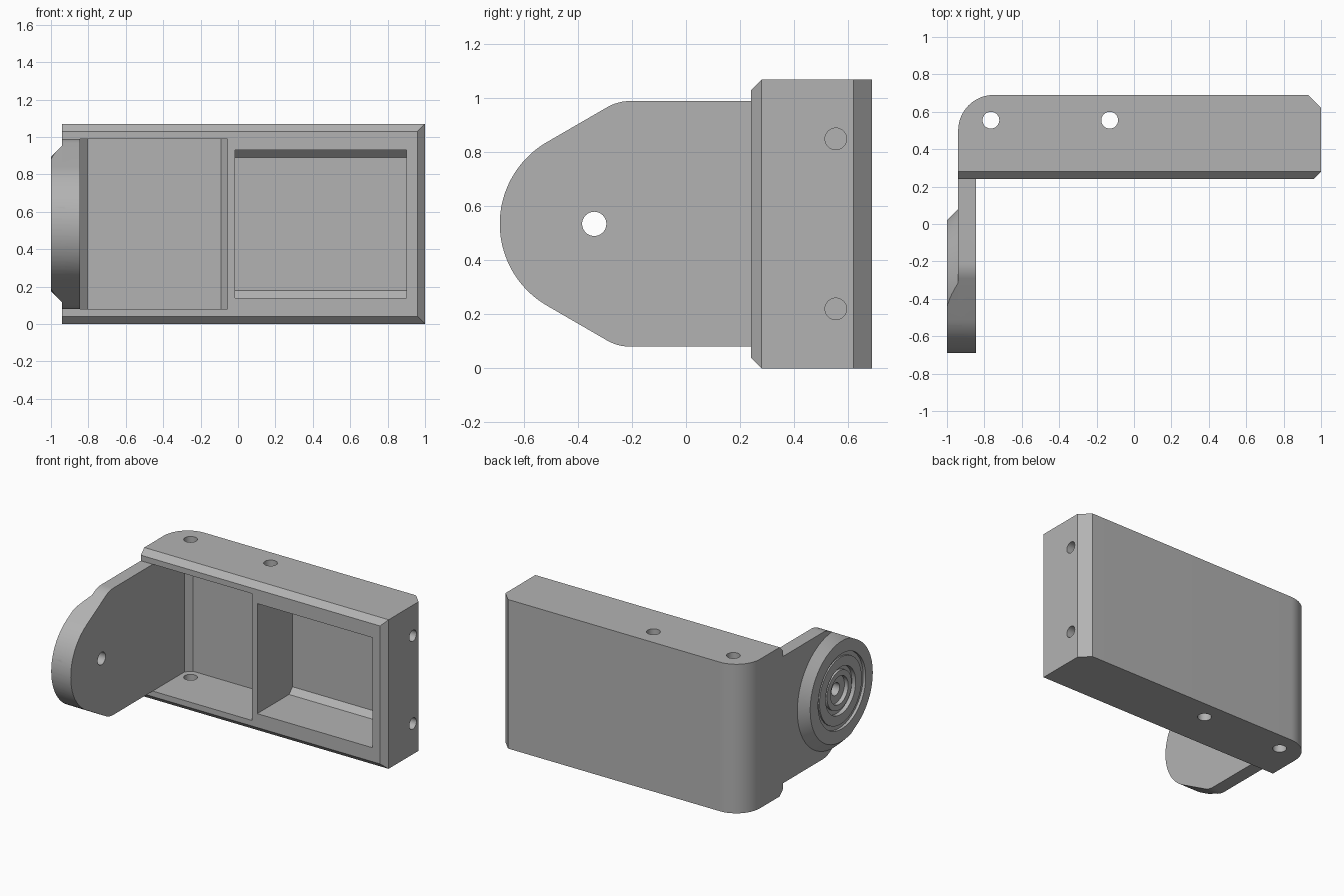
import bpy, bmesh, math
from mathutils import Matrix, Vector

cube = bpy.data.objects.get("Cube")
if cube:
    bpy.data.objects.remove(cube, do_unlink=True)

grey = bpy.data.materials.new("matte grey")
grey.use_nodes = True
colour = (0.45, 0.45, 0.45, 1)
grey.diffuse_color = colour
grey.node_tree.nodes["Principled BSDF"].inputs["Base Color"].default_value = colour

MID_Z = 0.535
PIVOT_Y = -0.34
cutters = []


def finish(name, bm, helper=False):
    bmesh.ops.recalc_face_normals(bm, faces=bm.faces)
    mesh = bpy.data.meshes.new(name)
    bm.to_mesh(mesh)
    bm.free()
    mesh.materials.append(grey)
    obj = bpy.data.objects.new(name, mesh)
    bpy.context.collection.objects.link(obj)
    if helper:
        obj.hide_render = True
        cutters.append(obj)
    return obj


def prism(points, axis, lo, hi):
    """Extrude a flat outline along x (points are y, z) or z (points are x, y)."""
    bm = bmesh.new()
    place = (lambda a, b: (lo, a, b)) if axis == "x" else (lambda a, b: (a, b, lo))
    face = bm.faces.new([bm.verts.new(place(*p)) for p in points])
    out = bmesh.ops.extrude_face_region(bm, geom=[face])
    step = Vector((hi - lo, 0, 0)) if axis == "x" else Vector((0, 0, hi - lo))
    bmesh.ops.translate(bm, vec=step, verts=[v for v in out["geom"] if isinstance(v, bmesh.types.BMVert)])
    return bm


def arc(cx, cy, r, start, end, steps):
    angles = [math.radians(start + (end - start) * i / steps) for i in range(steps + 1)]
    return [(cx + r * math.cos(a), cy + r * math.sin(a)) for a in angles]


def drill(name, axis, centre, radius, length):
    bm = bmesh.new()
    turn = Matrix.Rotation(math.pi / 2, 4, "Y") if axis == "x" else Matrix()
    bmesh.ops.create_cone(bm, cap_ends=True, segments=32, radius1=radius, radius2=radius,
                          depth=length, matrix=Matrix.Translation(centre) @ turn)
    return finish(name, bm, True)


def boolean(obj, other, operation):
    mod = obj.modifiers.new(operation.lower(), "BOOLEAN")
    mod.operation = operation
    mod.solver = "EXACT"
    mod.object = other


# Housing with a rounded back corner, a clipped back corner and a bevelled front rim
outline = [(-0.94, 0.24), (1.0, 0.24), (1.0, 0.62), (0.93, 0.69)] + arc(-0.75, 0.5, 0.19, 90, 180, 16)
bm = prism(outline, "z", 0, 1.07)
front = next(f for f in bm.faces if all(abs(v.co.y - 0.24) < 1e-4 for v in f.verts))
rim = [e for e in front.edges if max(v.co.x for v in e.verts) > 0.9]
bmesh.ops.bevel(bm, geom=rim, offset=0.04, offset_type="OFFSET", segments=1, affect="EDGES")
housing = finish("housing", bm)

# Arm with a rounded tip
upper = [(0.3, 0.455)] + arc(-0.207, 0.285, 0.17, 90, 120, 6) + arc(PIVOT_Y, 0, 0.35, 120, 180, 24)
lower = [(y, -z) for y, z in reversed(upper[:-1])]
arm_outline = [(y, MID_Z + z) for y, z in upper + lower]
arm = finish("arm", prism(arm_outline, "x", -0.94, -0.845), True)

# Pivot boss: turned conical disc with stepped rings, trimmed to the arm outline
boss_profile = [(-0.92, 0), (-0.92, 0.42), (-0.94, 0.42), (-1.0, 0.36), (-1.0, 0.27), (-0.98, 0.27),
                (-0.98, 0.24), (-0.99, 0.24), (-0.99, 0.17), (-0.96, 0.17), (-0.96, 0.14),
                (-0.98, 0.14), (-0.98, 0.1), (-0.95, 0.1), (-0.95, 0)]
bm = bmesh.new()
verts = [bm.verts.new((x, PIVOT_Y, MID_Z + r)) for x, r in boss_profile]
edges = [bm.edges.new(pair) for pair in zip(verts, verts[1:])]
bmesh.ops.spin(bm, geom=verts + edges, cent=(0, PIVOT_Y, MID_Z), axis=(1, 0, 0),
               angle=2 * math.pi, steps=72, use_duplicate=False)
bmesh.ops.remove_doubles(bm, verts=bm.verts, dist=1e-4)
boss = finish("pivot_boss", bm, True)
trim = finish("boss_trim", prism(arm_outline, "x", -1.05, -0.9), True)
boolean(boss, trim, "INTERSECT")
boolean(arm, boss, "UNION")
boolean(housing, arm, "UNION")

# Front compartments with chamfered back corners
left_bay = [(-0.845, 0.1), (-0.055, 0.1), (-0.055, 0.6), (-0.09, 0.64), (-0.805, 0.64), (-0.845, 0.6)]
right_bay = [(0.1, 0.14), (0.6, 0.14), (0.64, 0.18), (0.64, 0.89), (0.6, 0.93), (0.1, 0.93)]
boolean(housing, finish("open_bay", prism(left_bay, "z", 0.08, 0.99), True), "DIFFERENCE")
boolean(housing, finish("closed_bay", prism(right_bay, "x", -0.015, 0.9), True), "DIFFERENCE")

# Screw holes and pivot hole
for x in (-0.765, -0.13):
    boolean(housing, drill("vertical_hole", "z", (x, 0.555, MID_Z), 0.045, 1.4), "DIFFERENCE")
for z in (0.22, 0.85):
    boolean(housing, drill("side_hole", "x", (0.95, 0.555, z), 0.04, 0.3), "DIFFERENCE")
boolean(housing, drill("pivot_hole", "x", (-0.92, PIVOT_Y, MID_Z), 0.045, 0.4), "DIFFERENCE")

# Bake the cuts, remove the helpers and shade
bpy.ops.object.select_all(action="DESELECT")
housing.select_set(True)
bpy.context.view_layer.objects.active = housing
bpy.ops.object.convert(target="MESH")
for helper in cutters:
    bpy.data.objects.remove(helper, do_unlink=True)
housing.name = "bracket_housing"
bpy.ops.object.shade_smooth_by_angle(angle=math.radians(25))
